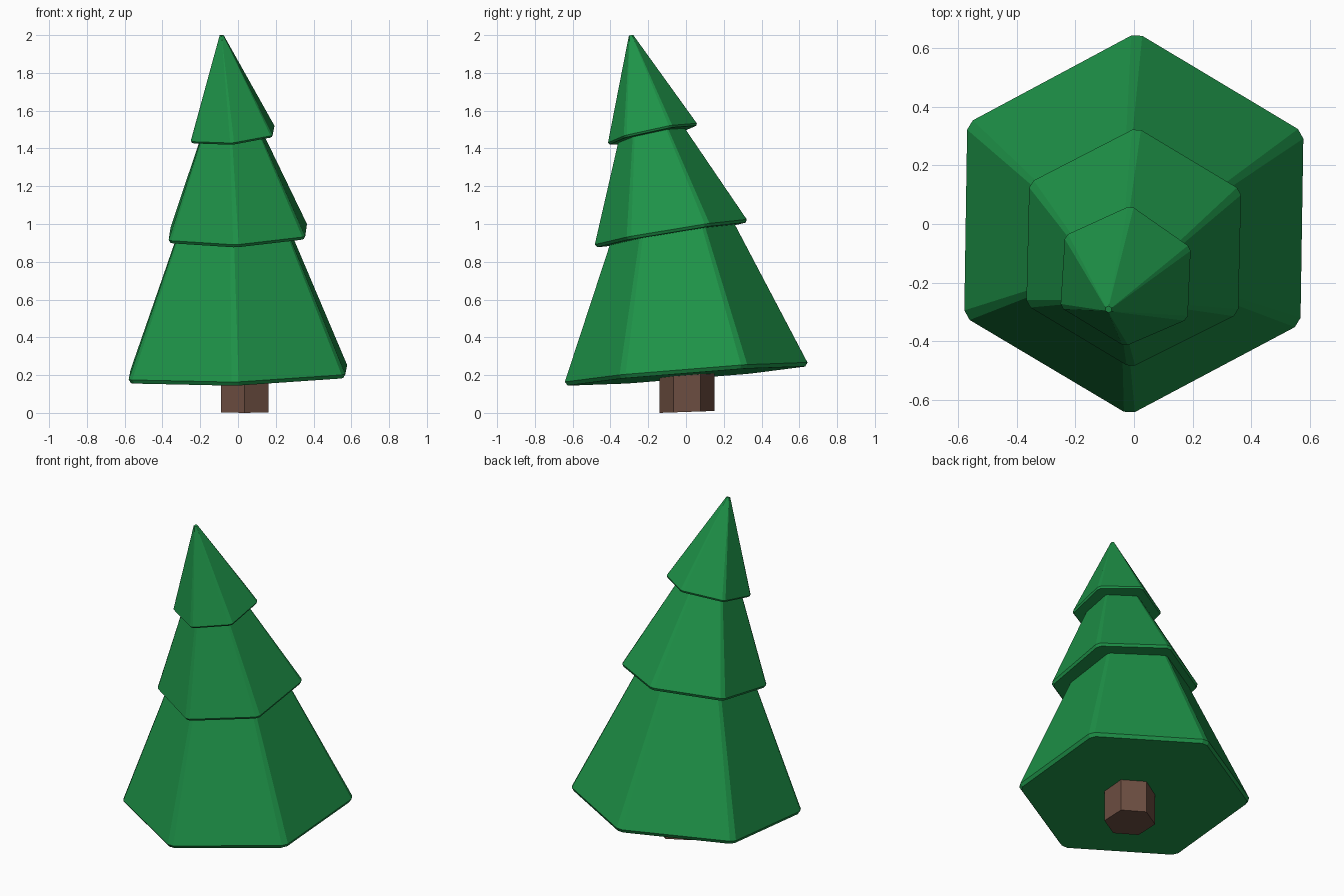
import bpy, bmesh, math
from mathutils import Vector

if "Cube" in bpy.data.objects:
    bpy.data.objects.remove(bpy.data.objects["Cube"])


def material(name, rgb):
    m = bpy.data.materials.new(name)
    m.diffuse_color = (*rgb, 1)
    m.use_nodes = True
    m.node_tree.nodes["Principled BSDF"].inputs["Base Color"].default_value = m.diffuse_color
    return m


def loft(name, rings, mat):
    """Closed solid from a stack of equal-length rings, bottom to top."""
    bm = bmesh.new()
    loops = [[bm.verts.new(p) for p in ring] for ring in rings]
    n = len(loops[0])
    for lo, hi in zip(loops, loops[1:]):
        for i in range(n):
            j = (i + 1) % n
            bm.faces.new((lo[i], lo[j], hi[j], hi[i]))
    bm.faces.new(loops[0][::-1])
    bm.faces.new(loops[-1])
    bmesh.ops.recalc_face_normals(bm, faces=bm.faces)
    me = bpy.data.meshes.new(name)
    bm.to_mesh(me)
    bm.free()
    me.materials.append(mat)
    ob = bpy.data.objects.new(name, me)
    bpy.context.collection.objects.link(ob)
    return ob


def tier(name, corners, plane, apex, cut, w):
    """Leaning six-sided cone on a tilted base, chamfered by w, cut at fraction `cut`."""
    a, b, c = plane
    apex = Vector(apex)
    pts = [Vector((x, y, c + a * x + b * y)) for x, y in corners]
    mid = sum(pts, Vector()) / len(pts)
    # push corners out to make up for what the chamfer removes
    pts = [p + (p - mid).normalized() * w * 0.85 for p in pts]
    base = []
    for i, p in enumerate(pts):
        for q in (pts[i - 1], pts[(i + 1) % len(pts)]):
            base.append(p + (q - p).normalized() * w)
    under = [p + (mid - p).normalized() * w for p in base]
    rim = [p + (apex - p).normalized() * w for p in base]
    top = [p.lerp(apex, cut) for p in base]
    return loft(name, [under, rim, top], green)


green = material("foliage_green", (0.013, 0.29, 0.065))
brown = material("trunk_brown", (0.15, 0.075, 0.052))

# Foliage tiers, each leaning further to the front
tier("lower_foliage",
     [(0.01, 0.645), (0.57, 0.31), (0.56, -0.335), (-0.015, -0.64), (-0.57, -0.31), (-0.56, 0.34)],
     (0.026, 0.08, 0.195), (-0.048, -0.127, 1.73), 0.55, 0.022)
tier("middle_foliage",
     [(0.01, 0.325), (0.36, 0.115), (0.35, -0.30), (-0.01, -0.48), (-0.36, -0.27), (-0.35, 0.14)],
     (0.035, 0.165, 0.955), (-0.058, -0.257, 1.875), 0.62, 0.017)
tier("top_foliage",
     [(-0.01, 0.06), (0.19, -0.08), (0.18, -0.32), (-0.03, -0.41), (-0.245, -0.28), (-0.23, -0.04)],
     (0.095, 0.215, 1.51), (-0.09, -0.297, 2.025), 0.953, 0.012)

# Hexagonal trunk with a slightly tilted foot
hexa = [(0.035 + 0.145 * math.cos(math.radians(30 + 60 * k)),
         0.005 + 0.145 * math.sin(math.radians(30 + 60 * k))) for k in range(6)]
loft("trunk",
     [[Vector((x, y, 0.005 + 0.035 * y)) for x, y in hexa],
      [Vector((x, y, 0.25)) for x, y in hexa]], brown)
